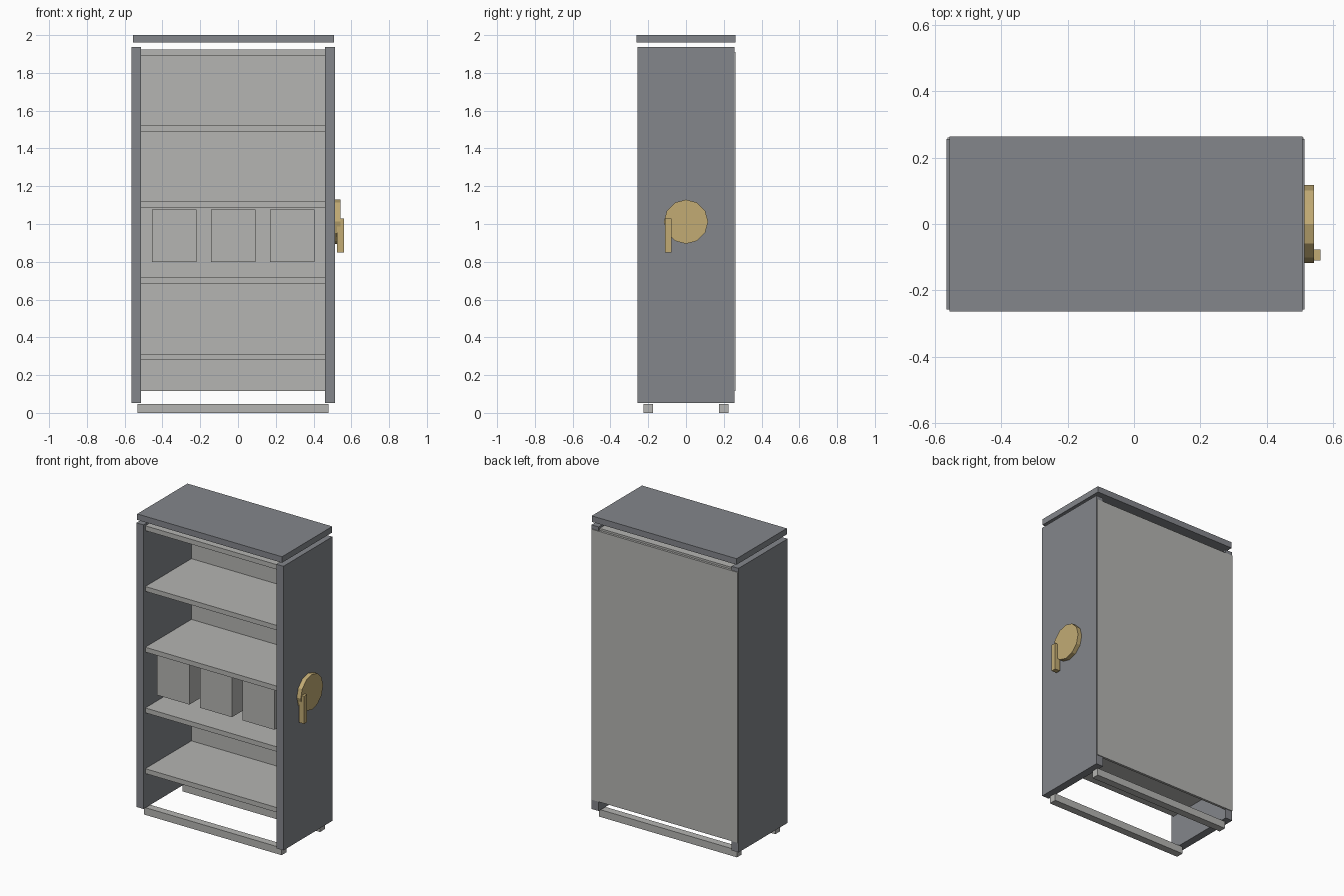
import bpy
import math

cube = bpy.data.objects.get("Cube")
if cube:
    bpy.data.objects.remove(cube, do_unlink=True)


def material(name, rgb):
    mat = bpy.data.materials.new(name)
    mat.use_nodes = True
    color = (*rgb, 1.0)
    mat.diffuse_color = color
    mat.node_tree.nodes["Principled BSDF"].inputs["Base Color"].default_value = color
    return mat


slate = material("slate grey", (0.23, 0.24, 0.26))
grey = material("light grey", (0.46, 0.46, 0.445))
brass = material("brass", (0.54, 0.41, 0.175))


def box(name, xs, ys, zs, mat):
    """Box spanning the given (min, max) range on each axis."""
    spans = (xs, ys, zs)
    bpy.ops.mesh.primitive_cube_add(size=1, location=[(a + b) / 2 for a, b in spans])
    obj = bpy.context.object
    obj.name = name
    obj.scale = [b - a for a, b in spans]
    bpy.ops.object.transform_apply(location=False, rotation=False, scale=True)
    obj.data.materials.append(mat)
    return obj


INNER = (-0.513, 0.461)
OUTER = (-0.565, 0.513)
DEPTH = (-0.257, 0.256)

# Side panels and floating top slab
box("right_side_panel", (OUTER[0], INNER[0]), DEPTH, (0.053, 1.936), slate)
box("left_side_panel", (INNER[1], OUTER[1]), DEPTH, (0.053, 1.936), slate)
box("top_slab", (-0.555, 0.507), (-0.263, 0.263), (1.96, 2.0), slate)

# Back panel covers the rear edges of the sides
box("back_panel", (-0.562, 0.51), (0.245, 0.261), (0.117, 1.91), grey)

# Shelves, evenly spaced
for i in range(5):
    top = 0.313 + 0.4025 * i
    box(f"shelf_{i + 1}", INNER, (-0.238, 0.246), (top - 0.032, top), grey)

# Storage boxes on the middle level
for i in range(3):
    left = -0.455 + 0.312 * i
    box(f"storage_box_{i + 1}", (left, left + 0.236), (-0.196, 0.196), (0.8, 1.077), grey)

# Base rails
for name, y in (("front_rail", -0.201), ("back_rail", 0.201)):
    box(name, (-0.532, 0.478), (y - 0.025, y + 0.025), (0, 0.048), grey)

# Round handle plate with lever
bpy.ops.mesh.primitive_cylinder_add(vertices=12, radius=0.117, depth=0.03,
                                    location=(0.527, 0, 1.012),
                                    rotation=(0, math.pi / 2, 0))
plate = bpy.context.object
plate.name = "handle_plate"
plate.data.materials.append(brass)
box("handle_lever", (0.524, 0.561), (-0.11, -0.077), (0.848, 1.03), brass)
